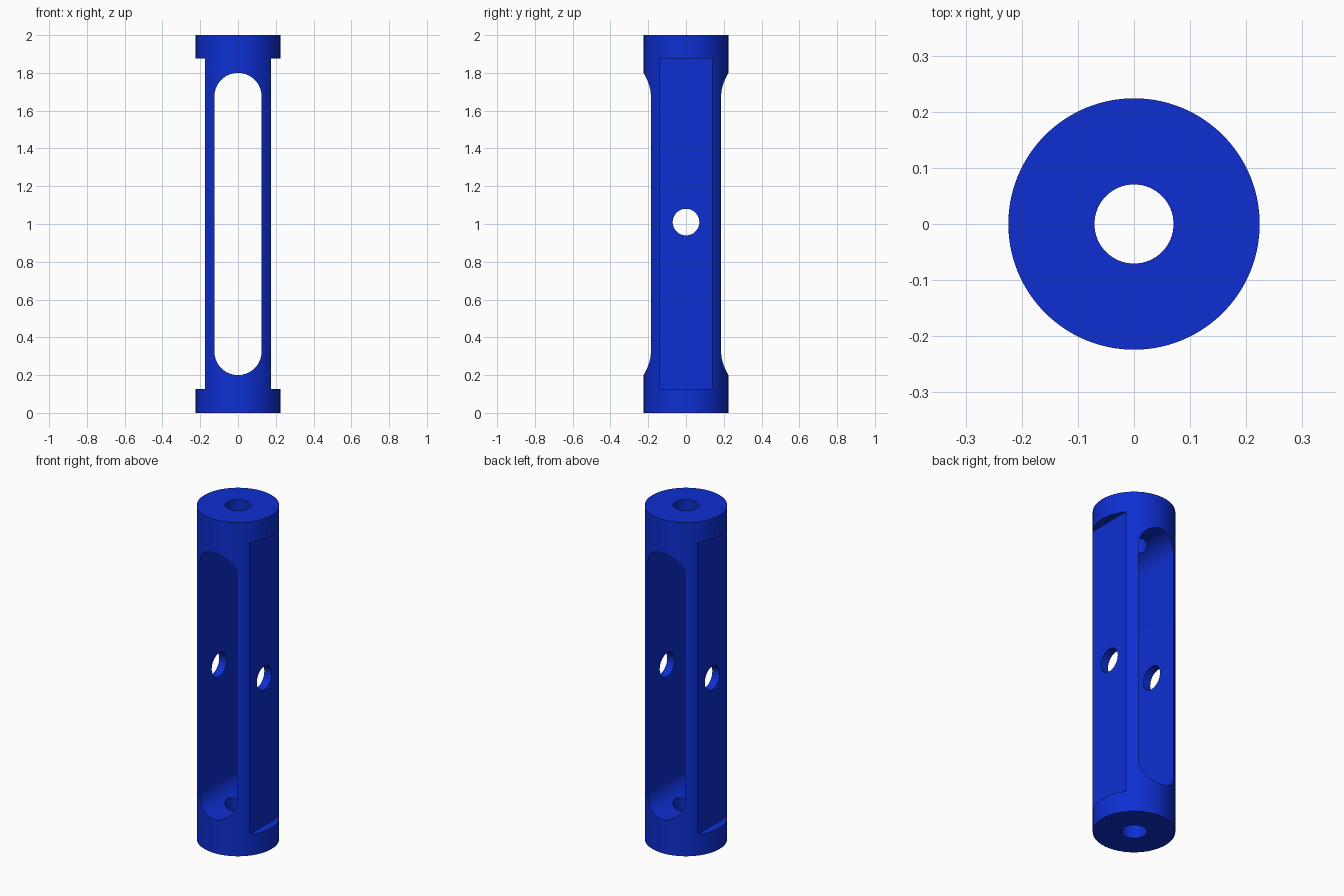
import bpy, bmesh, math
from mathutils import Matrix

if "Cube" in bpy.data.objects:
    bpy.data.objects.remove(bpy.data.objects["Cube"], do_unlink=True)

RADIUS, HEIGHT = 0.224, 2.0
BORE = 0.0705
FLAT_X, FLAT_LOW, FLAT_HIGH = 0.174, 0.126, 1.877
SLOT_HALF, SLOT_LOW, SLOT_HIGH = 0.125, 0.2, 1.8

blue = bpy.data.materials.new("royal blue")
blue.use_nodes = True
colour = (0.004, 0.028, 0.64, 1)
blue.diffuse_color = colour
blue.node_tree.nodes["Principled BSDF"].inputs["Base Color"].default_value = colour


def new_object(name, bm):
    bmesh.ops.recalc_face_normals(bm, faces=bm.faces)
    mesh = bpy.data.meshes.new(name)
    bm.to_mesh(mesh)
    bm.free()
    mesh.materials.append(blue)
    obj = bpy.data.objects.new(name, mesh)
    bpy.context.collection.objects.link(obj)
    return obj


def cylinder(name, radius, depth, centre, segments, turn=Matrix()):
    bm = bmesh.new()
    bmesh.ops.create_cone(bm, cap_ends=True, segments=segments, radius1=radius,
                          radius2=radius, depth=depth,
                          matrix=Matrix.Translation(centre) @ turn)
    return new_object(name, bm)


def box(name, size, centre):
    bm = bmesh.new()
    bmesh.ops.create_cube(bm, size=1, matrix=Matrix.Translation(centre) @ Matrix.Diagonal((*size, 1)))
    return new_object(name, bm)


def stadium(name, half, low, high, depth):
    # Upright round-ended profile, extruded along y
    bm = bmesh.new()
    n = 32
    ring = []
    for z, start in ((high - half, 0), (low + half, math.pi)):
        for i in range(n + 1):
            a = start + math.pi * i / n
            ring.append(bm.verts.new((half * math.cos(a), -depth / 2, z + half * math.sin(a))))
    face = bm.faces.new(ring)
    out = bmesh.ops.extrude_face_region(bm, geom=[face])
    bmesh.ops.translate(bm, vec=(0, depth, 0),
                        verts=[v for v in out["geom"] if isinstance(v, bmesh.types.BMVert)])
    return new_object(name, bm)


# Round body
body = cylinder("slotted_cylinder_body", RADIUS, HEIGHT, (0, 0, HEIGHT / 2), 128)

# Cutters: long slot, end bores, cross hole and the two side flats
along_x = Matrix.Rotation(math.pi / 2, 4, 'Y')
cutters = [
    stadium("slot_cutter", SLOT_HALF, SLOT_LOW, SLOT_HIGH, 1.0),
    cylinder("bore_cutter", BORE, 3.0, (0, 0, 1), 64),
    cylinder("cross_hole_cutter", BORE, 1.0, (0, 0, 1.01), 64, along_x),
]
for side, name in ((1, "left_flat_cutter"), (-1, "right_flat_cutter")):
    cutters.append(box(name, (0.2, 1.0, FLAT_HIGH - FLAT_LOW),
                       (side * (FLAT_X + 0.1), 0, (FLAT_HIGH + FLAT_LOW) / 2)))

bpy.ops.object.select_all(action='DESELECT')
body.select_set(True)
bpy.context.view_layer.objects.active = body
for cutter in cutters:
    cutter.hide_render = True
    mod = body.modifiers.new(cutter.name, 'BOOLEAN')
    mod.operation = 'DIFFERENCE'
    mod.solver = 'EXACT'
    mod.object = cutter
    bpy.ops.object.modifier_apply(modifier=mod.name)
    bpy.data.objects.remove(cutter, do_unlink=True)

# Smooth curved walls, crisp machined edges
bpy.ops.object.shade_smooth_by_angle(angle=math.radians(25))
